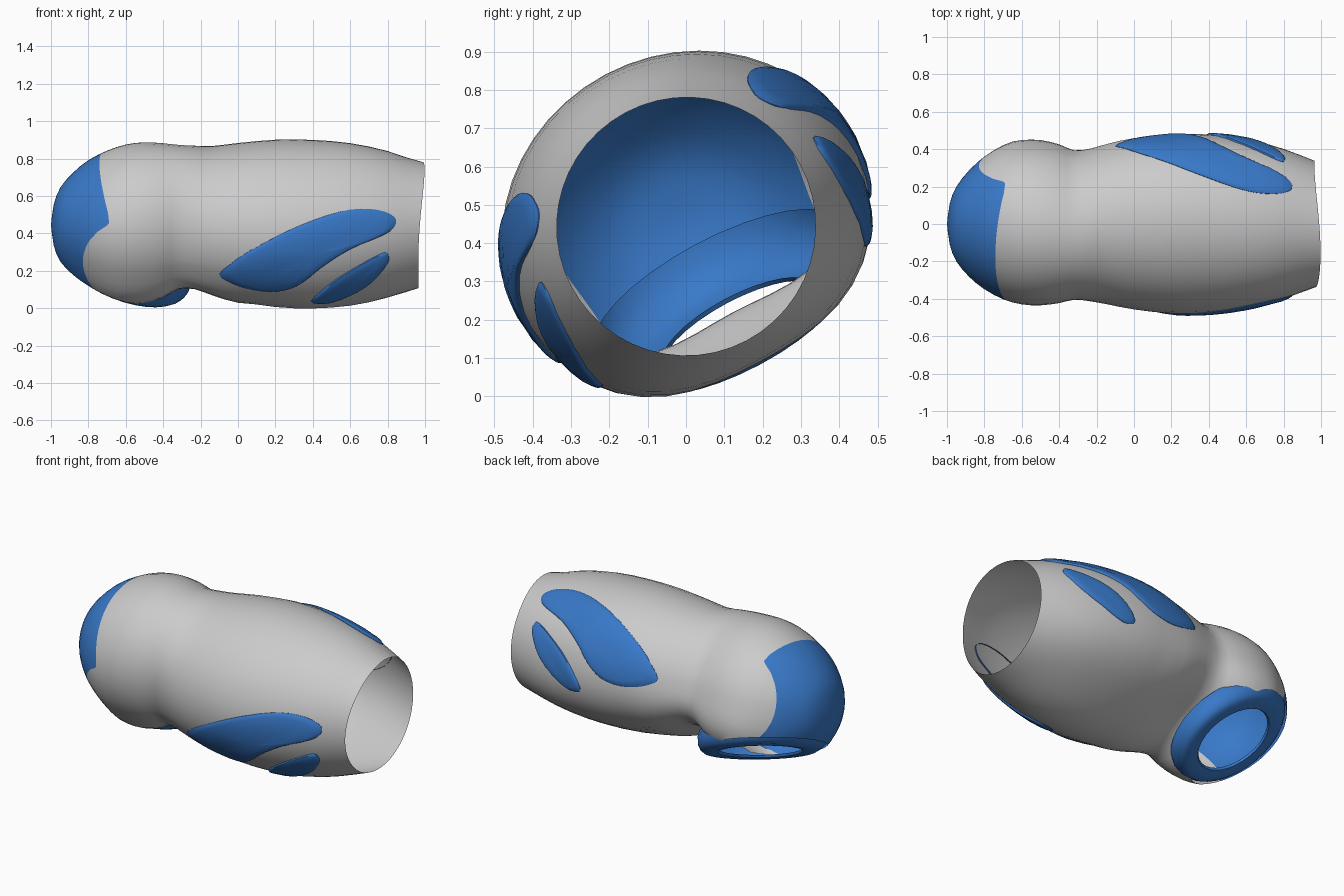
import bpy, bmesh, math
from math import sin, cos, radians, hypot, pi

if "Cube" in bpy.data.objects:
    bpy.data.objects.remove(bpy.data.objects["Cube"])

TILT, ZC = radians(28), 0.445
blue = bpy.data.materials.new("blue")
blue.diffuse_color = (0.04, 0.19, 0.58, 1)
blue.use_nodes = True
blue.node_tree.nodes["Principled BSDF"].inputs["Base Color"].default_value = blue.diffuse_color

# stations along the arm: x, radius up, radius sideways, radius down
ROWS = [(-1, 0, 0, 0), (-.985, .11, .11, .11), (-.95, .2, .2, .19),
        (-.88, .28, .285, .27), (-.8, .345, .35, .325), (-.7, .395, .405, .345),
        (-.6, .43, .43, .35), (-.5, .445, .432, .345), (-.4, .443, .417, .31),
        (-.32, .438, .395, .265), (-.23, .428, .41, .258), (-.14, .418, .434, .295),
        (0, .43, .465, .355), (.2, .446, .488, .393), (.4, .446, .484, .405),
        (.6, .432, .455, .397), (.8, .393, .403, .37), (.965, .335, .338, .338)]


def catmull(pts, n, closed=False):
    out, m = [], len(pts)
    for i in range(m if closed else m - 1):
        p = [pts[j % m] if closed else pts[max(0, min(m - 1, j))]
             for j in range(i - 1, i + 3)]
        for k in range(n):
            t = k / n
            out.append(tuple(.5 * (2 * b + (c - a) * t + (2 * a - 5 * b + 4 * c - d) * t * t
                                   + (3 * b - a - 3 * c + d) * t ** 3)
                             for a, b, c, d in zip(*p)))
    return out if closed else out + [pts[-1]]


DENSE = catmull(ROWS, 2)


def section(row, a, grow=0):
    """Oval section whose underside is flattened, most at the elbow and neck."""
    x, up, side, dn = row
    s, k = sin(a), 1
    if s < 0:
        box = .16 if x < -.2 else max(.06, .16 - .33 * (x + .2))
        box *= min(1, (x + 1) / .35, (.965 - x) / .3)
        k = 1 + box * 1.3 * sin(2 * a) ** 2 * abs(s)
    return (x, (side * k + grow) * cos(a), ((up if s > 0 else dn) * k + grow) * s)


def surface(x, a, grow):
    for p, q in zip(DENSE, DENSE[1:]):
        if p[0] <= x <= q[0]:
            t = (x - p[0]) / (q[0] - p[0])
            return section([u + (v - u) * t for u, v in zip(p, q)], a, grow)
    return section(DENSE[-1], a, grow)


def finish(bm, name, mat=None, mirror=False):
    bmesh.ops.remove_doubles(bm, verts=bm.verts, dist=1e-4)
    bmesh.ops.recalc_face_normals(bm, faces=bm.faces)
    me = bpy.data.meshes.new(name)
    bm.to_mesh(me)
    bm.free()
    ob = bpy.data.objects.new(name, me)
    bpy.context.collection.objects.link(ob)
    ob.location.z, ob.rotation_euler.x = ZC, TILT
    if mat:
        me.materials.append(mat)
    if mirror:
        ob.modifiers.new("mirror", 'MIRROR').use_axis = (False, True, False)
    bpy.ops.object.select_all(action='DESELECT')
    ob.select_set(True)
    bpy.context.view_layer.objects.active = ob
    bpy.ops.object.shade_smooth_by_angle(angle=radians(40))
    return ob


def loft(rings):
    bm = bmesh.new()
    vs = [[bm.verts.new(p) for p in r] for r in rings]
    for a, b in zip(vs, vs[1:]):
        for i in range(len(a)):
            j = (i + 1) % len(a)
            bm.faces.new((a[i], a[j], b[j], b[i]))
    return bm


def cut_keep(bm, f):
    """Split the mesh along f = 0 and keep the part where f > 0."""
    val = {v: f(v.co) for v in bm.verts}
    new = []
    for e in list(bm.edges):
        a, b = e.verts
        if val[a] * val[b] < 0:
            t = val[a] / (val[a] - val[b])
            new.append(bmesh.utils.edge_split(e, a, t)[1])
    bmesh.ops.connect_verts(bm, verts=new)
    gone = [q for q in bm.faces if f(q.calc_center_median()) <= 0]
    bmesh.ops.delete(bm, geom=gone, context='FACES')


def ring_plane(x):
    return -.31 - .34 * (x + .6)


def outside_hole(p):
    """Removes the elbow's underside: below the ring plane and inside the ring."""
    if p.z > 0 or p.x > -.2:
        return .5
    return min(p.z - ring_plane(p.x) - .03, hypot(p.x + .62, p.y) - .26)


def grey_side(p):
    if p.x > -.45:
        return .1
    if p.z > .2:
        return p.x + .68 + .35 * (p.z - .2)
    return .28 - hypot(min(p.x + .55, 0), p.z + .05)


def arm_surface():
    n = 48
    rings = [[section(r, 2 * pi * i / n) for i in range(n)] for r in DENSE]
    # gently curved open end
    rings[-1] = [(x + .033 * max(0, z / .338) ** 2, y, z) for x, y, z in rings[-1]]
    bm = loft(rings)
    bmesh.ops.remove_doubles(bm, verts=bm.verts, dist=1e-4)
    cut_keep(bm, outside_hole)
    return bm


# grey sleeve and blue elbow cap, split along the same line
bm = arm_surface()
cut_keep(bm, grey_side)
finish(bm, "sleeve")
bm = arm_surface()
cut_keep(bm, lambda p: -grey_side(p))
finish(bm, "elbow_cap", blue)

# blue ring around the lower opening: radius, height above the tilted plane
prof = [(.36, .13), (.362, .09), (.35, .05), (.33, .02), (.305, 0),
        (.26, -.004), (.23, 0), (.222, .015)]
N = 32
rings = []
for r, h in prof:
    pts = [(-.61 + r * cos(2 * pi * i / N), r * sin(2 * pi * i / N)) for i in range(N)]
    rings.append([(x, y, ring_plane(x) + h) for x, y in pts])
finish(loft(rings), "elbow_ring", blue)


# raised leaf pads, outline as (x, degrees below the side line)
def pad(name, outline):
    pts = catmull(outline, 3, True)
    cx = sum(p[0] for p in pts) / len(pts)
    ca = sum(p[1] for p in pts) / len(pts)
    rings = []
    for s, g in ((1, -.01), (1, .002), (.96, .008), (.87, .011), (.6, .012),
                 (.3, .012), (0, .012)):
        rings.append([surface(cx + (x - cx) * s, pi + radians(ca + (a - ca) * s), g)
                      for x, a in pts])
    finish(loft(rings), name, blue, mirror=True)


pad("large_pads", [(-.1, 12), (0, -6), (.2, -22), (.4, -33), (.6, -40), (.75, -40),
                   (.835, -35), (.84, -28), (.78, -21), (.6, -12), (.45, 0),
                   (.35, 13), (.25, 22), (.12, 25), (-.02, 21)])
pad("small_pads", [(.39, 35), (.5, 15), (.65, 1), (.78, -7), (.805, -4), (.8, 3),
                   (.72, 19), (.6, 31), (.47, 39)])
